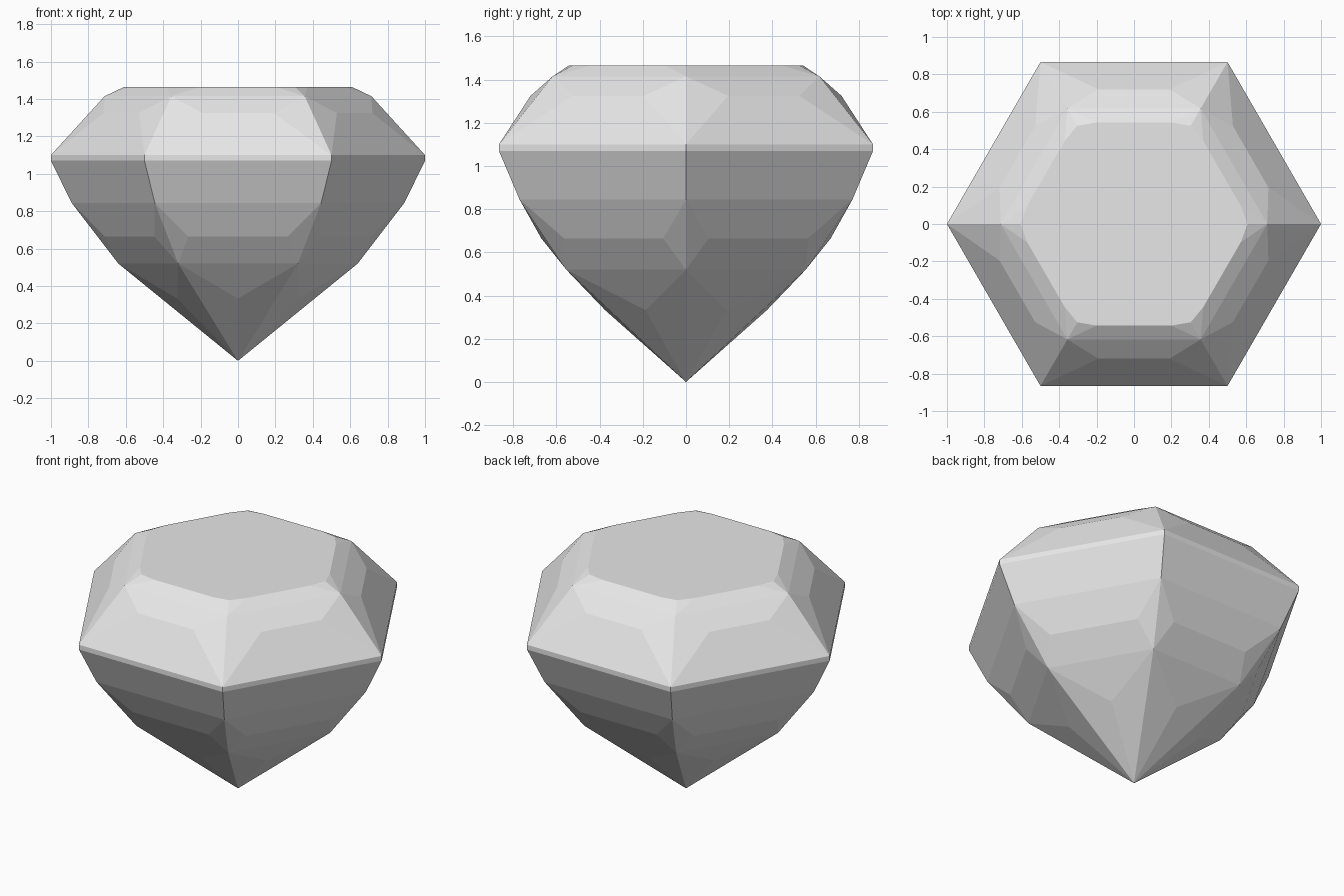
import bpy, bmesh, math
from mathutils import Matrix, Vector

cube = bpy.data.objects.get("Cube")
if cube:
    bpy.data.objects.remove(cube, do_unlink=True)

# Single stone material
stone = bpy.data.materials.new("pale_grey_stone")
stone.use_nodes = True
grey = (0.8, 0.8, 0.8, 1)
stone.diffuse_color = grey
stone.node_tree.nodes["Principled BSDF"].inputs["Base Color"].default_value = grey

# Corner rings of the hexagonal cut: (radius, height)
corner_rings = [(0.64, 0.52), (0.89, 0.845), (1.0, 1.07),
                (1.0, 1.10), (0.713, 1.415), (0.607, 1.465)]
# Facet edges in the middle of each side: (half length, distance out, height)
side_edges = [(0.265, 0.67, 0.665), (0.19, 0.72, 1.325), (0.2, 0.543, 1.465)]
# Single facet point on each lower side: (distance out, height)
lower_point = (0.375, 0.333)

bm = bmesh.new()
bm.verts.new((0, 0, 0))
for i in range(6):
    turn = Matrix.Rotation(math.radians(60 * i), 3, "Z")
    for radius, z in corner_rings:
        bm.verts.new(turn @ Vector((radius, 0, z)))
    for half, out, z in side_edges:
        for side in (-1, 1):
            bm.verts.new(turn @ Vector((side * half, -out, z)))
    bm.verts.new(turn @ Vector((0, -lower_point[0], lower_point[1])))

# Wrap the facet corners and merge coplanar triangles into clean facets
bmesh.ops.convex_hull(bm, input=bm.verts[:])
bmesh.ops.dissolve_limit(bm, angle_limit=math.radians(0.3),
                         verts=bm.verts[:], edges=bm.edges[:])
bmesh.ops.recalc_face_normals(bm, faces=bm.faces[:])

mesh = bpy.data.meshes.new("cut_gem")
bm.to_mesh(mesh)
bm.free()
mesh.materials.append(stone)
gem = bpy.data.objects.new("cut_gem", mesh)
bpy.context.collection.objects.link(gem)
